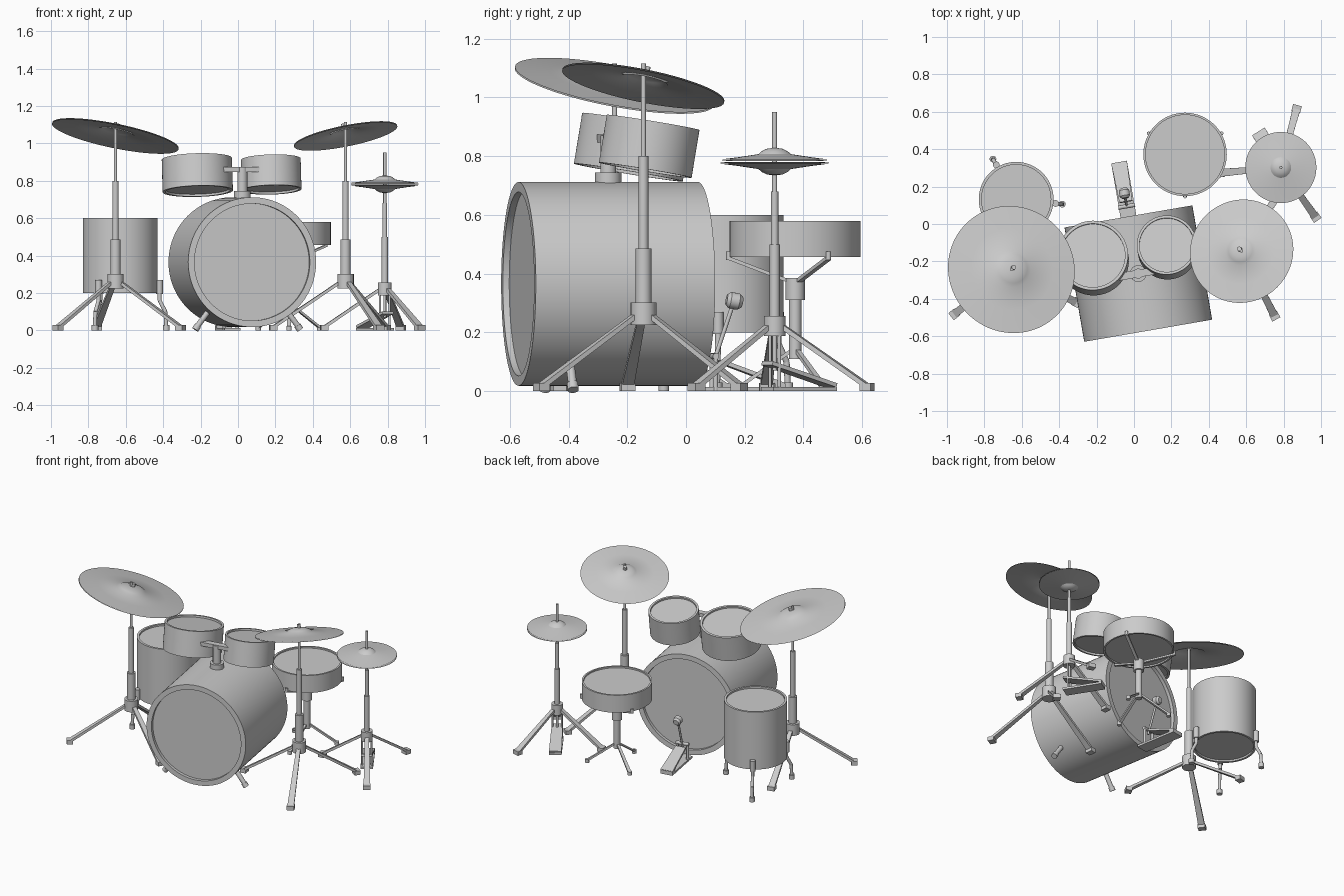
import bpy, bmesh
from math import radians, sin, cos, pi
from mathutils import Vector, Matrix

if "Cube" in bpy.data.objects:
    bpy.data.objects.remove(bpy.data.objects["Cube"])


def finish(name, bm, matrix=Matrix()):
    bmesh.ops.remove_doubles(bm, verts=bm.verts, dist=1e-5)
    bmesh.ops.recalc_face_normals(bm, faces=bm.faces)
    me = bpy.data.meshes.new(name)
    bm.to_mesh(me)
    bm.free()
    ob = bpy.data.objects.new(name, me)
    ob.matrix_world = matrix
    bpy.context.collection.objects.link(ob)
    return ob


def lathe(name, profile, matrix=Matrix(), steps=64):
    """Spin an (r, z) profile around local z."""
    bm = bmesh.new()
    vs = [bm.verts.new((r, 0, z)) for r, z in profile]
    es = [bm.edges.new(p) for p in zip(vs, vs[1:])]
    bmesh.ops.spin(bm, geom=vs + es, cent=(0, 0, 0), axis=(0, 0, 1),
                   angle=2 * pi, steps=steps)
    return finish(name, bm, matrix)


def frame(p, q):
    """Matrix at p whose z axis points to q."""
    d = Vector(q) - Vector(p)
    return Matrix.Translation(p) @ d.to_track_quat('Z', 'Y').to_matrix().to_4x4(), d.length


def rod(name, p, q, r, base=Matrix(), steps=20):
    m, n = frame(p, q)
    return lathe(name, [(0, 0), (r, 0), (r, n), (0, n)], base @ m, steps)


def bar(name, p, q, w0, w1, t, base=Matrix()):
    """Flat bar from p to q, width tapering w0 to w1, thickness t."""
    p, q = Vector(p), Vector(q)
    d = (q - p).normalized()
    side = d.cross(Vector((0, 0, 1))).normalized()
    up = side.cross(d)
    bm = bmesh.new()
    for c, w in ((p, w0), (q, w1)):
        for s in (-1, 1):
            for u in (-1, 1):
                bm.verts.new(c + side * s * w / 2 + up * u * t / 2)
    bmesh.ops.convex_hull(bm, input=bm.verts)
    bmesh.ops.dissolve_limit(bm, angle_limit=0.02, verts=bm.verts, edges=bm.edges)
    return finish(name, bm, base)


def at(x, y, z):
    return Matrix.Translation((x, y, z))


def polar(x, y, a, r, z):
    return (x + r * cos(radians(a)), y + r * sin(radians(a)), z)


def drum(name, r, h, rim, recess, matrix):
    """Shell with raised rims and recessed heads, base at local z = 0."""
    i = r - rim
    lathe(name, [(0, recess), (i, recess), (i, 0), (r, 0), (r, h), (i, h),
                 (i, h - recess), (0, h - recess)], matrix, 96)


def tilted(x, y, z, normal):
    q = Vector(normal).to_track_quat('Z', 'Y')
    return at(x, y, z) @ q.to_matrix().to_4x4()


def cymbal(name, r, rise, bell, matrix):
    """Shallow cone with a domed bell, edge at local z = 0."""
    b = 0.29 * r
    top = [(r, 0), (0.65 * r, rise * 0.45), (b, rise), (b * .8, rise + bell * .45),
           (b * .5, rise + bell * .82), (0, rise + bell)]
    under = [(p, z - 0.005) for p, z in reversed(top)]
    lathe(name, top + under, matrix, 96)


def stand(name, x, y, angles, reach, collar, tubes):
    """Tripod stand: collar = (radius, bottom, top); tubes = (radius, top) upward."""
    cr, z0, z1 = collar
    rod(name + "_collar", (x, y, z0), (x, y, z1), cr)
    z = z0 + 0.01
    for i, (r, top) in enumerate(tubes):
        rod(f"{name}_tube_{i}", (x, y, z), (x, y, top), r)
        z = top
    for i, a in enumerate(angles):
        bar(f"{name}_leg_{i}", polar(x, y, a, cr * .6, z0 + 0.035),
            polar(x, y, a, reach - .02, 0.018), 0.026, 0.042, 0.016)
        bar(f"{name}_foot_{i}", polar(x, y, a, reach - .04, 0.014),
            polar(x, y, a, reach, 0.014), 0.048, 0.048, 0.028)


# Bass drum, in its own turned frame
BASS = at(0.023, -0.265, 0) @ Matrix.Rotation(radians(9.8), 4, 'Z')
drum("bass_drum", 0.347, 0.62, 0.034, 0.022,
     BASS @ at(0, 0.31, 0.365) @ Matrix.Rotation(pi / 2, 4, 'X'))
for s, n in ((-1, "left"), (1, "right")):
    rod(f"bass_spur_{n}", (s * .20, -.17, .12), (s * .275, -.17, .02), .015, BASS)
    rod(f"bass_spur_foot_{n}", (s * .27, -.17, .026), (s * .285, -.17, .004), .019, BASS)

# Bass pedal and beater
bar("bass_pedal_base", (0, .31, .007), (0, .60, .007), .085, .085, .014, BASS)
bar("bass_pedal_plate", (0, .39, .10), (0, .60, .022), .07, .085, .014, BASS)
bar("bass_pedal_heel", (0, .57, .013), (0, .605, .013), .085, .085, .026, BASS)
for s in (-1, 1):
    rod("bass_pedal_post", (s * .036, .365, 0), (s * .036, .365, .125), .009, BASS)
rod("bass_pedal_axle", (-.045, .365, .118), (.045, .365, .118), .011, BASS)
rod("beater_shaft", (0, .362, .09), (0, .436, .31), .007, BASS)
m, n = frame((0, .409, .312), (0, .463, .302))
lathe("beater_head", [(0, 0), (.018, 0), (.028, .012), (.028, .042), (.018, .055), (0, .055)],
      BASS @ m, 24)

# Mounted toms and their holder
tom_up = (-0.028, 0.162, 0.986)
drum("tom_left", 0.188, 0.175, 0.016, 0.012,
     tilted(-0.22, -0.168, 0.917, tom_up) @ at(0, 0, -0.175))
drum("tom_right", 0.16, 0.165, 0.014, 0.012,
     tilted(0.175, -0.112, 0.915, tom_up) @ at(0, 0, -0.165))
rod("tom_mount_base", (0, 0, .69), (0, 0, .745), .045, BASS)
rod("tom_mount_post", (0, 0, .72), (0, 0, .87), .027, BASS)
bar("tom_mount_crossbar", (-.11, 0, .86), (.11, 0, .86), .04, .04, .026, BASS)

# Floor tom with three bent legs
fx, fy = -0.63, 0.132
drum("floor_tom", 0.2, 0.4, 0.015, 0.012, at(fx, fy, 0.2))
for i, a in enumerate((120, -6, 237)):
    rod(f"floor_tom_bracket_{i}", polar(fx, fy, a, .212, .195), polar(fx, fy, a, .212, .27), .018)
    path = [polar(fx, fy, a, r, z) for r, z in ((.212, .23), (.212, .16), (.243, .10), (.248, .02))]
    for p, q in zip(path, path[1:]):
        rod(f"floor_tom_leg_{i}", p, q, .0105)
    rod(f"floor_tom_foot_{i}", polar(fx, fy, a, .248, 0), polar(fx, fy, a, .248, .03), .018)

# Snare drum with basket stand
sx, sy = 0.273, 0.372
drum("snare_drum", 0.223, 0.122, 0.012, 0.01, at(sx, sy, 0.457))
rod("snare_stand_collar", (sx, sy, .31), (sx, sy, .385), .033)
rod("snare_stand_post", (sx, sy, .11), (sx, sy, .32), .021)
for i, a in enumerate((30, 150, 270)):
    bar(f"snare_arm_{i}", polar(sx, sy, a, .01, .37), polar(sx, sy, a, .225, .452), .02, .02, .012)
    rod(f"snare_hook_{i}", polar(sx, sy, a, .226, .446), polar(sx, sy, a, .226, .475), .009)
    bar(f"snare_leg_{i}", polar(sx, sy, a, .01, .14), polar(sx, sy, a, .19, .015), .016, .022, .012)
    rod(f"snare_foot_{i}", polar(sx, sy, a, .19, 0), polar(sx, sy, a, .19, .024), .014)

# Crash cymbals on tripod stands
crashes = (("left", -0.655, -0.243, .345, (-.205, -.19), (218, 333, 105)),
           ("right", 0.575, -0.145, .281, (.2, -.2), (-63, 57, 188)))
for side, x, y, r, (gx, gy), angles in crashes:
    stand(f"crash_stand_{side}", x, y, angles, .41, (.044, .225, .302),
          ((.027, .485), (.0165, .80), (.0085, 1.115)))
    tilt = tilted(x, y, 1.042, (-gx, -gy, 1))
    cymbal(f"crash_cymbal_{side}", r, .02, .025, tilt)
    rod(f"crash_nut_{side}", (0, 0, .04), (0, 0, .065), .012, tilt)

# Hi-hat cymbals and stand
hx, hy = 0.785, 0.302
stand("hihat_stand", hx, hy, (75, -55, 185), .345, (.037, .188, .256),
      ((.0175, .50), (.0125, .68), (.0085, .95)))
cymbal("hihat_top", .19, .019, .022, at(hx, hy, .788))
cymbal("hihat_bottom", .19, .019, .022, at(hx, hy, .775) @ Matrix.Rotation(pi, 4, 'X'))

# Hi-hat pedal
HAT = at(hx, hy, 0) @ Matrix.Rotation(radians(32), 4, 'Z')
bar("hihat_pedal_base", (0, -.03, .007), (0, .225, .007), .08, .08, .014, HAT)
bar("hihat_pedal_plate", (0, -.03, .095), (0, .225, .02), .07, .08, .014, HAT)
rod("hihat_pull_rod", (0, 0, .07), (0, 0, .2), .008, HAT)
for s in (-1, 1):
    rod("hihat_pedal_post", (s * .03, 0, 0), (s * .03, 0, .20), .006, HAT)

# Smooth round surfaces, keep hard edges
for ob in bpy.context.collection.objects:
    ob.select_set(True)
    bpy.context.view_layer.objects.active = ob
bpy.ops.object.shade_smooth_by_angle(angle=radians(30))
